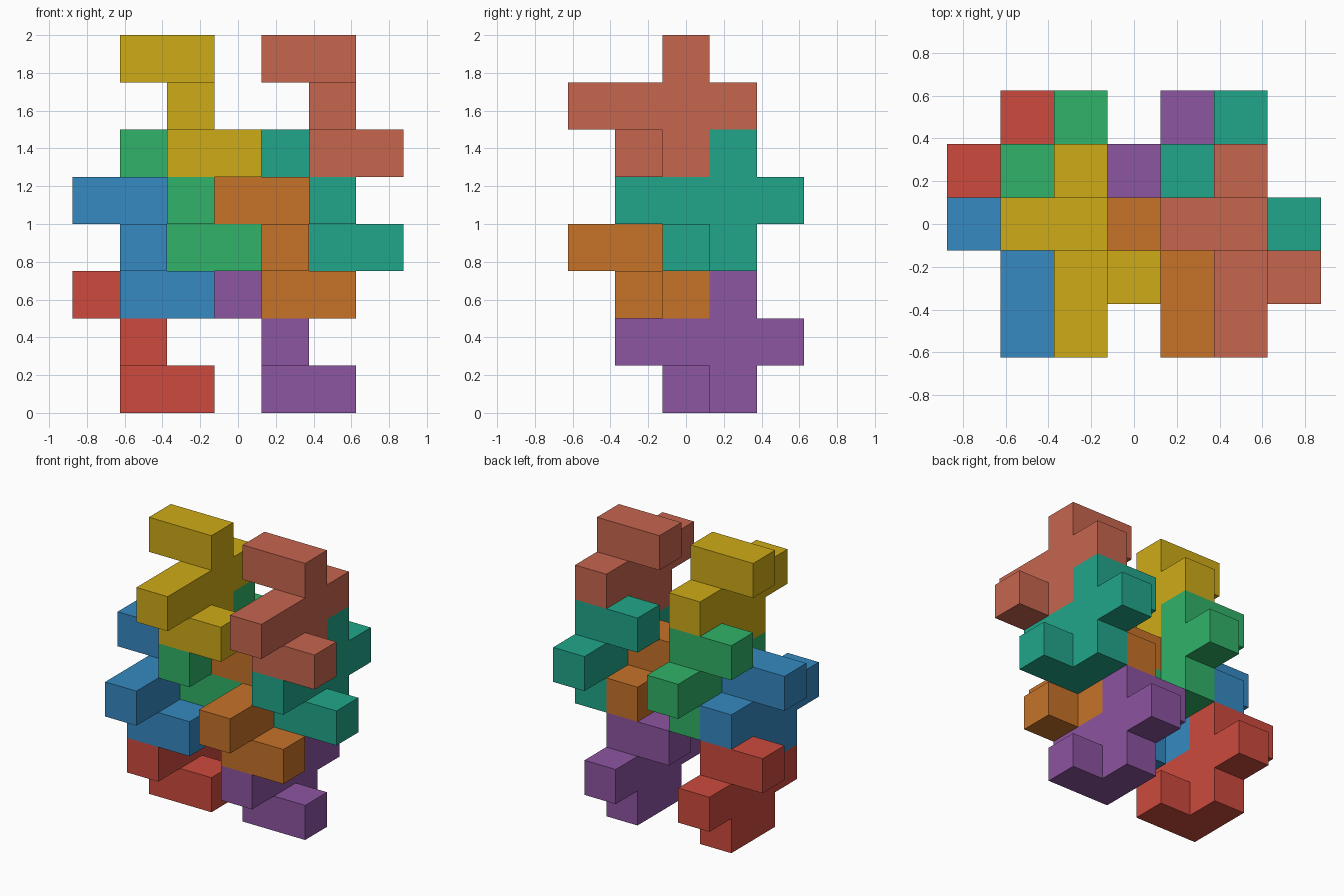
import bpy, bmesh
from mathutils import Vector

if "Cube" in bpy.data.objects:
    bpy.data.objects.remove(bpy.data.objects["Cube"])

U = 0.25  # cube size

# Nine-cube piece: a bar of four, a hook above to the left, a bent foot below to the right
CELLS = [(0, j, 0) for j in range(4)] + [
    (0, 2, 1), (-1, 2, 1),
    (0, 1, -1), (0, 2, -1), (1, 1, -1)]

# Same piece stacked eight times: cell offset and colour
PIECES = {
    "red_piece": ((-2, -1, 1), (0.80, 0.29, 0.24)),
    "purple_piece": ((1, -1, 1), (0.55, 0.33, 0.63)),
    "blue_piece": ((-2, -2, 3), (0.21, 0.54, 0.76)),
    "orange_piece": ((1, -2, 3), (0.78, 0.45, 0.16)),
    "green_piece": ((-1, -1, 4), (0.19, 0.70, 0.41)),
    "teal_piece": ((2, -1, 4), (0.13, 0.65, 0.54)),
    "yellow_piece": ((-1, -2, 6), (0.81, 0.67, 0.09)),
    "salmon_piece": ((2, -2, 6), (0.78, 0.40, 0.31)),
}


def linear(c):
    return c / 12.92 if c <= 0.04045 else ((c + 0.055) / 1.055) ** 2.4


def make_piece(name, offset, colour):
    bm = bmesh.new()
    # Outer skin only: a square wherever a cube has no neighbour
    for cell in CELLS:
        for axis in range(3):
            for sign in (-1, 1):
                n = Vector((0, 0, 0))
                n[axis] = sign
                if tuple(int(v) for v in Vector(cell) + n) in CELLS:
                    continue
                u = Vector((0, 0, 0))
                u[(axis + 1) % 3] = 1
                v = n.cross(u)
                mid = Vector(cell) + Vector(offset) + n / 2 + Vector((0, 0, 0.5))
                corners = [mid + (a * u + b * v) / 2
                           for a, b in ((-1, -1), (1, -1), (1, 1), (-1, 1))]
                bm.faces.new([bm.verts.new(p * U) for p in corners])
    bmesh.ops.remove_doubles(bm, verts=bm.verts[:], dist=0.001)
    # Merge coplanar squares into clean flat faces
    bmesh.ops.dissolve_limit(bm, angle_limit=0.01, verts=bm.verts[:], edges=bm.edges[:])
    mesh = bpy.data.meshes.new(name)
    bm.to_mesh(mesh)
    bm.free()
    mat = bpy.data.materials.new(name + "_colour")
    mat.diffuse_color = [linear(c) for c in colour] + [1]
    mat.use_nodes = True
    mat.node_tree.nodes["Principled BSDF"].inputs["Base Color"].default_value = mat.diffuse_color
    mesh.materials.append(mat)
    bpy.context.collection.objects.link(bpy.data.objects.new(name, mesh))


for name, (offset, colour) in PIECES.items():
    make_piece(name, offset, colour)
